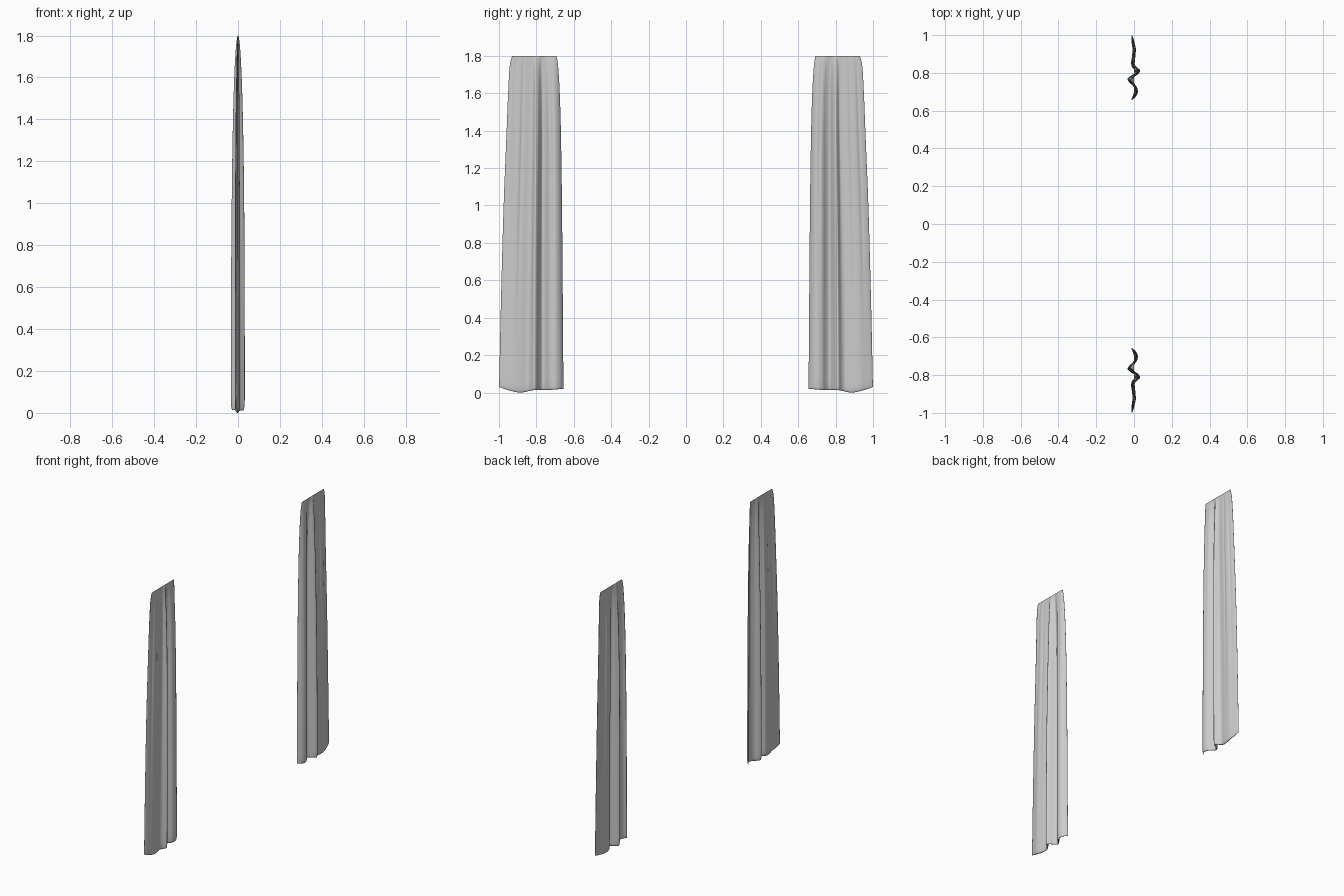
import bpy, bmesh, math

if "Cube" in bpy.data.objects:
    bpy.data.objects.remove(bpy.data.objects["Cube"])

TOP = 1.8

# fold line at the hem, (y, x), and edge profiles, (z, y)
FOLD = [(.655, -.013), (.675, .005), (.70, .013), (.73, .004), (.75, -.016),
        (.768, -.025), (.785, -.008), (.80, .015), (.815, .023), (.832, .004),
        (.85, -.006), (.88, -.003), (.93, .001), (.965, -.005), (1.0, -.011)]
INNER = [(0, .655), (1.0, .663), (1.4, .669), (1.6, .675), (1.75, .684), (1.8, .692)]
OUTER = [(0, 1.0), (.5, .989), (1.0, .975), (1.4, .959), (1.6, .951), (1.75, .942), (1.8, .93)]
HEM = [(0, .02), (.25, .013), (.45, .013), (.67, .0), (.85, .012), (1, .03)]
PINCHES = [.15, .35, .52, .72, .88]   # narrow tucks near the heading


def curve(pts, t):
    """Smooth interpolation through points (monotone t)."""
    t = min(max(t, pts[0][0]), pts[-1][0])
    n = len(pts)

    def slope(i):
        a, b = pts[max(i - 1, 0)], pts[min(i + 1, n - 1)]
        return (b[1] - a[1]) / (b[0] - a[0])
    for i in range(n - 1):
        (x0, y0), (x1, y1) = pts[i], pts[i + 1]
        if t <= x1:
            h = x1 - x0
            k = (t - x0) / h
            return ((2*k**3 - 3*k*k + 1) * y0 + (k**3 - 2*k*k + k) * h * slope(i)
                    + (3*k*k - 2*k**3) * y1 + (k**3 - k*k) * h * slope(i + 1))
    return pts[-1][1]


def point(u, s, side):
    """Cloth surface: u across, s up, side = +1 front skin or -1 back skin."""
    z0 = curve(HEM, u)
    z = z0 + (TOP - z0) * s
    a, b = curve(INNER, z), curve(OUTER, z)
    y = a + (b - a) * u
    env = math.sqrt(max(0, 1 - (z / TOP) ** 3))
    x = curve(FOLD, .655 + .345 * u) * env
    half = .009 * max(0, 1 - abs(2 * u - 1) ** 4) ** .5 * env
    tuck = sum(math.exp(-((u - p) / .025) ** 2) for p in PINCHES)
    half *= 1 - .65 * tuck * min(1, max(0, (s - .15) / .6))
    if s < .03:                       # rounded hem
        half *= .25 + .75 * math.sqrt(1 - (1 - s / .03) ** 2)
    return x + side * max(half, .0004), y, z


mat = bpy.data.materials.new("pale_grey_cloth")
mat.diffuse_color = (.6, .6, .6, 1)
mat.use_nodes = True
mat.node_tree.nodes["Principled BSDF"].inputs["Base Color"].default_value = mat.diffuse_color

NU = 90
ROWS = ([0, .003, .008, .015, .022, .03] + [.03 + .87 * i / 22 for i in range(1, 23)]
        + [.92, .94, .955, .968, .978, .986, .992, .996, .999, 1])


def curtain(name, mirror):
    bm = bmesh.new()
    rings = []
    for s in ROWS:
        ring = [(i / NU, 1) for i in range(NU + 1)] + [(i / NU, -1) for i in range(NU, -1, -1)]
        vs = []
        for u, side in ring:
            x, y, z = point(u, s, side)
            vs.append(bm.verts.new((x, y * mirror, z)))
        rings.append(vs)
    n = len(rings[0])
    for lo, hi in zip(rings, rings[1:]):
        for i in range(n):
            j = (i + 1) % n
            bm.faces.new((lo[i], lo[j], hi[j], hi[i]))
    # close the hem and heading
    for r in (rings[0], rings[-1]):
        for i in range(NU):
            bm.faces.new((r[i], r[i + 1], r[n - 2 - i], r[n - 1 - i]))
    bmesh.ops.recalc_face_normals(bm, faces=bm.faces)
    for f in bm.faces:
        f.smooth = True
    me = bpy.data.meshes.new(name)
    bm.to_mesh(me)
    bm.free()
    me.materials.append(mat)
    ob = bpy.data.objects.new(name, me)
    bpy.context.collection.objects.link(ob)


curtain("right_curtain", 1)
curtain("left_curtain", -1)
